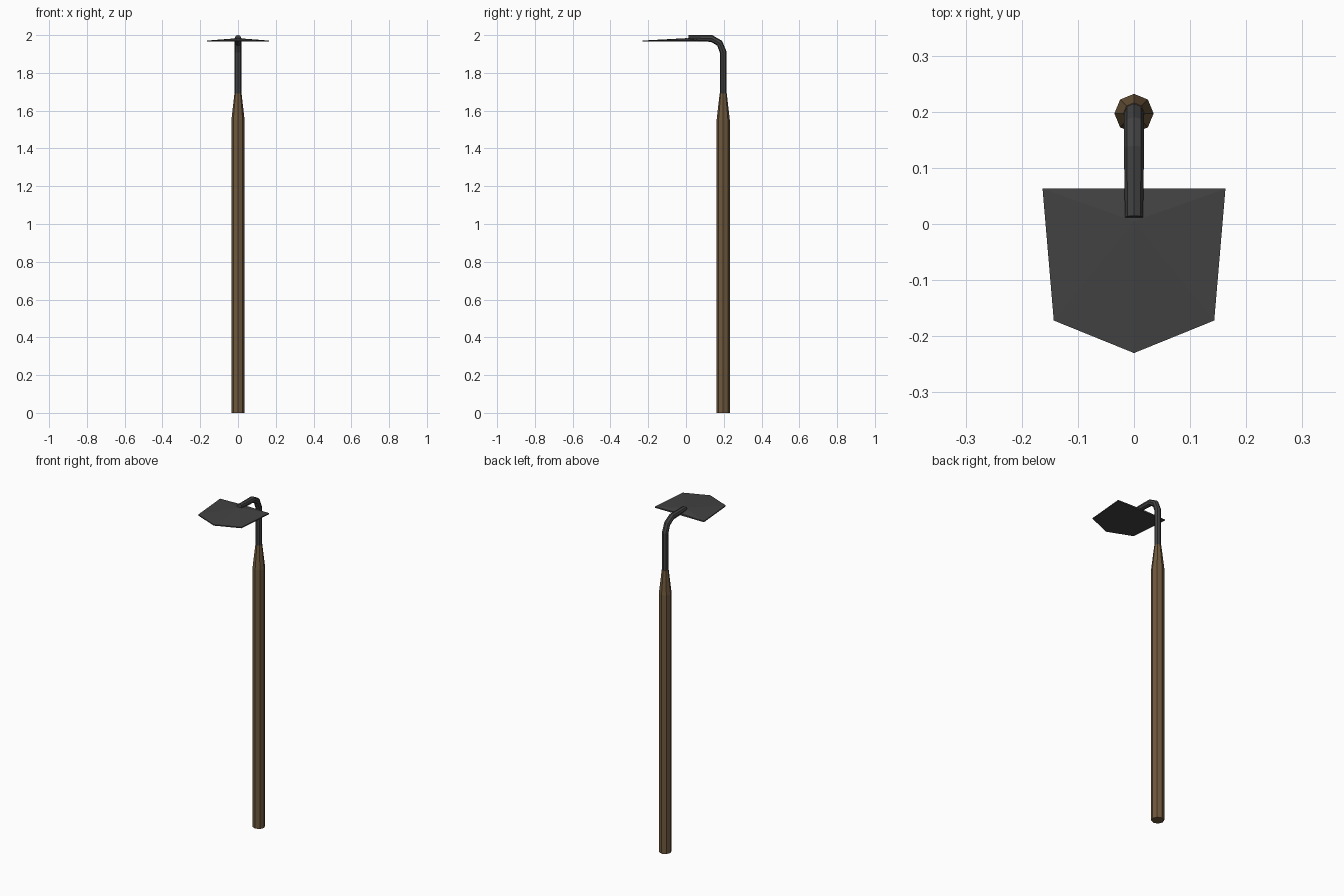
import bpy, bmesh, math
from mathutils import Vector

if "Cube" in bpy.data.objects:
    bpy.data.objects.remove(bpy.data.objects["Cube"])


def material(name, rgb):
    m = bpy.data.materials.new(name)
    m.diffuse_color = (*rgb, 1)
    m.use_nodes = True
    m.node_tree.nodes["Principled BSDF"].inputs["Base Color"].default_value = m.diffuse_color
    return m


wood = material("brown wood", (0.16, 0.10, 0.047))
iron = material("dark iron", (0.055, 0.055, 0.055))


def finish(name, bm, mat):
    bmesh.ops.recalc_face_normals(bm, faces=bm.faces)
    me = bpy.data.meshes.new(name)
    bm.to_mesh(me)
    bm.free()
    ob = bpy.data.objects.new(name, me)
    bpy.context.collection.objects.link(ob)
    me.materials.append(mat)
    return ob


def tube(name, rings, mat, sides=8):
    """Skin of rings (y, z, tilt, radius) along a path in the x = 0 plane."""
    bm = bmesh.new()
    loops = []
    for y, z, tilt, r in rings:
        t = math.radians(tilt)
        out = Vector((0, math.cos(t), math.sin(t)))
        loops.append([bm.verts.new(Vector((0, y, z)) + r * (
            math.cos(a) * out + math.sin(a) * Vector((1, 0, 0))))
            for a in (2 * math.pi * i / sides for i in range(sides))])
    for a, b in zip(loops, loops[1:]):
        for i in range(sides):
            j = (i + 1) % sides
            bm.faces.new((a[i], a[j], b[j], b[i]))
    bm.faces.new(loops[0])
    bm.faces.new(loops[-1])
    return finish(name, bm, mat)


# Wooden shaft with tapered top
Y = 0.197
tube("handle", [(Y, 0, 0, 0.035), (Y, 1.55, 0, 0.035), (Y, 1.69, 0, 0.019)], wood)

# Bent iron neck, end cut at a slant into the blade
tube("neck", [(Y, 1.66, 0, 0.018), (Y, 1.91, 10, 0.018), (0.178, 1.957, 45, 0.018),
              (0.136, 1.982, 80, 0.018), (0.012, 1.985, 80, 0.016)], iron)

# Blade: flat underside, thin rim, top rising to a low peak at the neck
outline = [(-0.163, 0.063), (-0.143, -0.172), (0, -0.23), (0.143, -0.172), (0.163, 0.063)]
bm = bmesh.new()
low = [bm.verts.new((x, y, 1.965)) for x, y in outline]
rim = [bm.verts.new((x, y, 1.971)) for x, y in outline]
back = bm.verts.new((0, 0.063, 1.975))
peak = bm.verts.new((0, 0.005, 1.984))
bm.faces.new(low)
for i in range(4):
    bm.faces.new((low[i], low[i + 1], rim[i + 1], rim[i]))
    bm.faces.new((rim[i], rim[i + 1], peak))
bm.faces.new((low[4], low[0], rim[0], back, rim[4]))
bm.faces.new((rim[4], back, peak))
bm.faces.new((back, rim[0], peak))
finish("blade", bm, iron)
